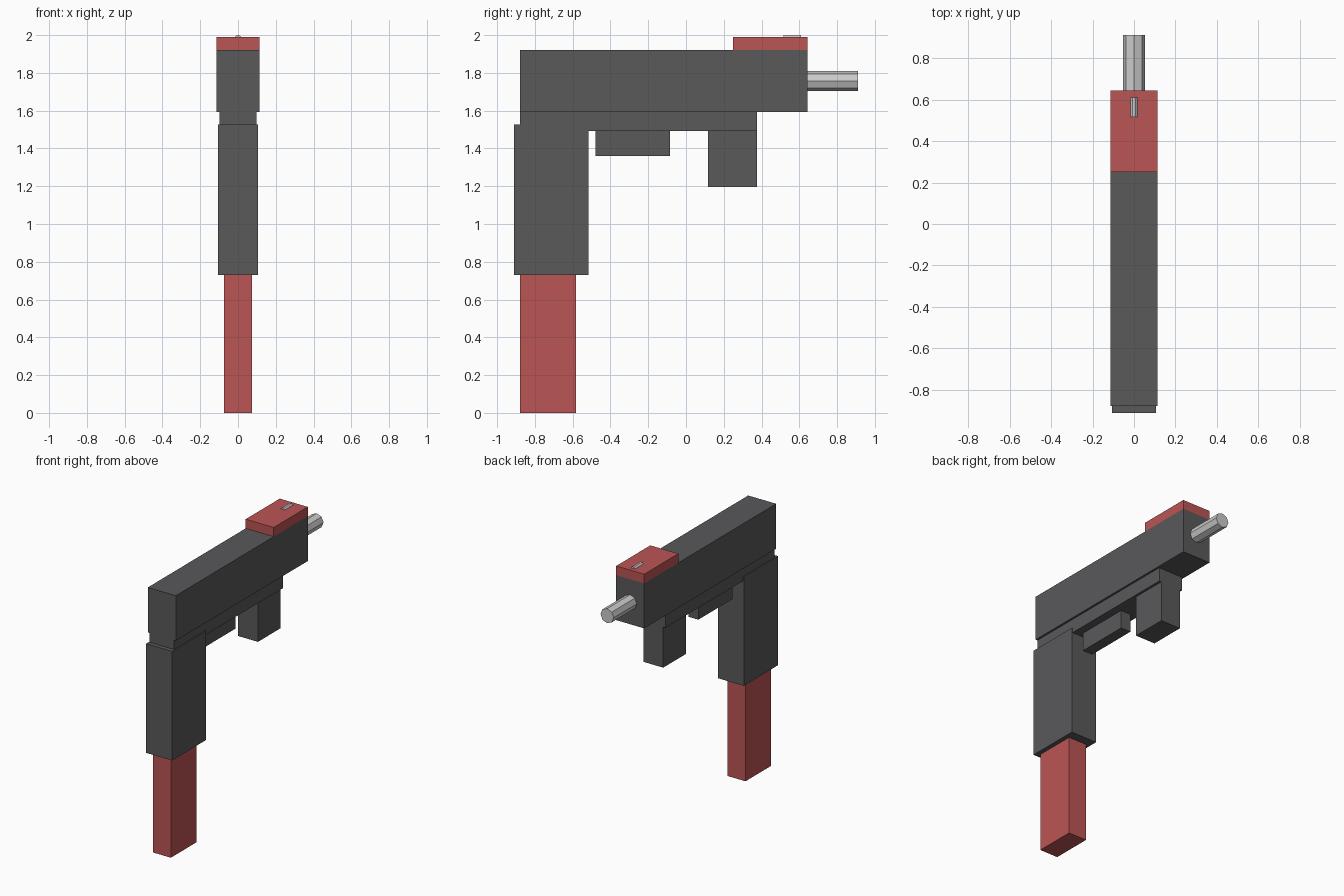
import bpy
import bmesh
from math import pi
from mathutils import Matrix

if "Cube" in bpy.data.objects:
    bpy.data.objects.remove(bpy.data.objects["Cube"])


def material(name, color):
    mat = bpy.data.materials.new(name)
    mat.diffuse_color = color
    mat.use_nodes = True
    mat.node_tree.nodes["Principled BSDF"].inputs["Base Color"].default_value = mat.diffuse_color
    return mat


DARK = material("dark_grey", (0.10, 0.10, 0.105, 1))
RED = material("red", (0.50, 0.09, 0.09, 1))


def add_object(name, bm, mat=None):
    mesh = bpy.data.meshes.new(name)
    bm.to_mesh(mesh)
    bm.free()
    if mat:
        mesh.materials.append(mat)
    obj = bpy.data.objects.new(name, mesh)
    bpy.context.collection.objects.link(obj)
    return obj


def box(name, half_x, y, z, mat):
    """Box centred on x = 0, spanning the y and z ranges."""
    bm = bmesh.new()
    size = (2 * half_x, y[1] - y[0], z[1] - z[0])
    centre = (0, sum(y) / 2, sum(z) / 2)
    bmesh.ops.create_cube(bm, size=1, matrix=Matrix.Translation(centre) @ Matrix.Diagonal((*size, 1)))
    return add_object(name, bm, mat)


def rod(name, radius, y, z, turn=0.0):
    """Eight-sided rod along y, turned about its own axis."""
    bm = bmesh.new()
    place = (Matrix.Translation((0, sum(y) / 2, z))
             @ Matrix.Rotation(pi / 2, 4, 'X') @ Matrix.Rotation(turn, 4, 'Z'))
    bmesh.ops.create_cone(bm, cap_ends=True, segments=8, radius1=radius, radius2=radius,
                          depth=y[1] - y[0], matrix=place)
    return add_object(name, bm)


# Body and the narrower rail beneath it
box("receiver", 0.113, (-0.878, 0.643), (1.594, 1.922), DARK)
box("lower_rail", 0.098, (-0.878, 0.377), (1.493, 1.594), DARK)

# Handle with the magazine below
box("grip", 0.105, (-0.91, -0.516), (0.73, 1.526), DARK)
box("magazine", 0.073, (-0.878, -0.582), (0.0, 0.73), RED)

# Trigger block and front handle
box("trigger_block", 0.04, (-0.48, -0.085), (1.36, 1.493), DARK)
box("front_handle", 0.08, (0.116, 0.377), (1.197, 1.493), DARK)

# Raised top plate with sight, and barrel
box("top_plate", 0.113, (0.25, 0.643), (1.922, 1.989), RED)
rod("sight", 0.0185, (0.515, 0.61), 1.983, pi / 8)
rod("barrel", 0.053, (0.63, 0.91), 1.757)
